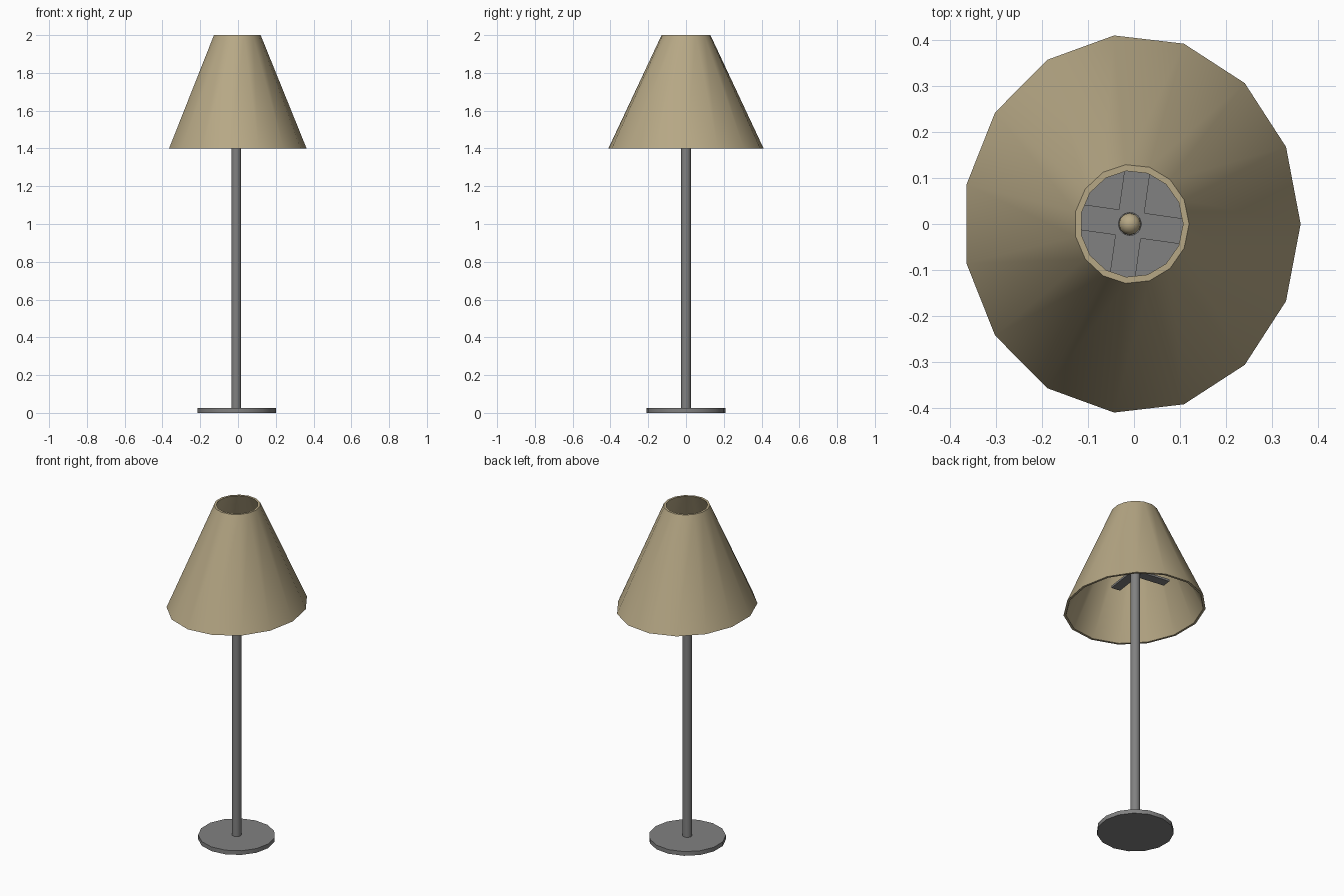
import bpy, bmesh, math
from mathutils import Matrix, Vector

if "Cube" in bpy.data.objects:
    bpy.data.objects.remove(bpy.data.objects["Cube"])

CX, SIDES = -0.009, 15


def material(name, rgb):
    m = bpy.data.materials.new(name)
    m.diffuse_color = (*rgb, 1)
    m.use_nodes = True
    m.node_tree.nodes["Principled BSDF"].inputs["Base Color"].default_value = m.diffuse_color
    return m


fabric = material("beige_fabric", (0.47, 0.39, 0.235))
metal = material("grey_metal", (0.22, 0.22, 0.22))


def finish(name, bm, mat, loc):
    """Turn a bmesh into a named, smooth-by-angle object."""
    bmesh.ops.recalc_face_normals(bm, faces=bm.faces)
    me = bpy.data.meshes.new(name)
    bm.to_mesh(me)
    bm.free()
    me.materials.append(mat)
    ob = bpy.data.objects.new(name, me)
    ob.location = loc
    bpy.context.collection.objects.link(ob)
    bpy.ops.object.select_all(action='DESELECT')
    ob.select_set(True)
    bpy.context.view_layer.objects.active = ob
    bpy.ops.object.shade_smooth_by_angle(angle=math.radians(35))
    return ob


def cylinder(name, r, z0, z1, mat):
    bm = bmesh.new()
    bmesh.ops.create_cone(bm, cap_ends=True, segments=SIDES, radius1=r, radius2=r,
                          depth=z1 - z0, matrix=Matrix.Rotation(0, 4, 'Z'))
    # put one corner on +x
    for v in bm.verts:
        v.co = Matrix.Rotation(-math.pi / 2, 3, 'Z') @ v.co
    return finish(name, bm, mat, (CX, 0, (z0 + z1) / 2))


# Base disc and pole
cylinder("base", 0.209, 0, 0.025, metal)
cylinder("pole", 0.026, 0.02, 1.65, metal)

# Rounded bulb on top of the pole
bm = bmesh.new()
bmesh.ops.create_uvsphere(bm, u_segments=12, v_segments=8, radius=0.024)
finish("bulb", bm, fabric, (CX, 0, 1.66))

# Flat four-armed support under the bulb
bm = bmesh.new()
for i in range(4):
    turn = Matrix.Rotation(math.radians(-8 + 90 * i), 4, 'Z')
    place = Matrix.Translation((0.105, 0, 0))
    size = Matrix.Diagonal((0.19, 0.056, 0.012, 1))
    bmesh.ops.create_cube(bm, size=1, matrix=turn @ place @ size)
finish("support_arms", bm, metal, (CX, 0, 1.625))

# Lampshade: closed wall profile (x radius, y radius, z) swept round an oval
profile = [(0.368, 0.413, 1.4), (0.125, 0.130, 2.0),
           (0.112, 0.116, 2.0), (0.355, 0.399, 1.4)]
bm = bmesh.new()
rings = []
for i in range(SIDES):
    a = math.tau * i / SIDES
    rings.append([bm.verts.new(Vector((rx * math.cos(a), ry * math.sin(a), z)))
                  for rx, ry, z in profile])
for i in range(SIDES):
    p, q = rings[i], rings[(i + 1) % SIDES]
    for j in range(4):
        k = (j + 1) % 4
        bm.faces.new((p[j], q[j], q[k], p[k]))
finish("lampshade", bm, fabric, (-0.005, 0, 0))
